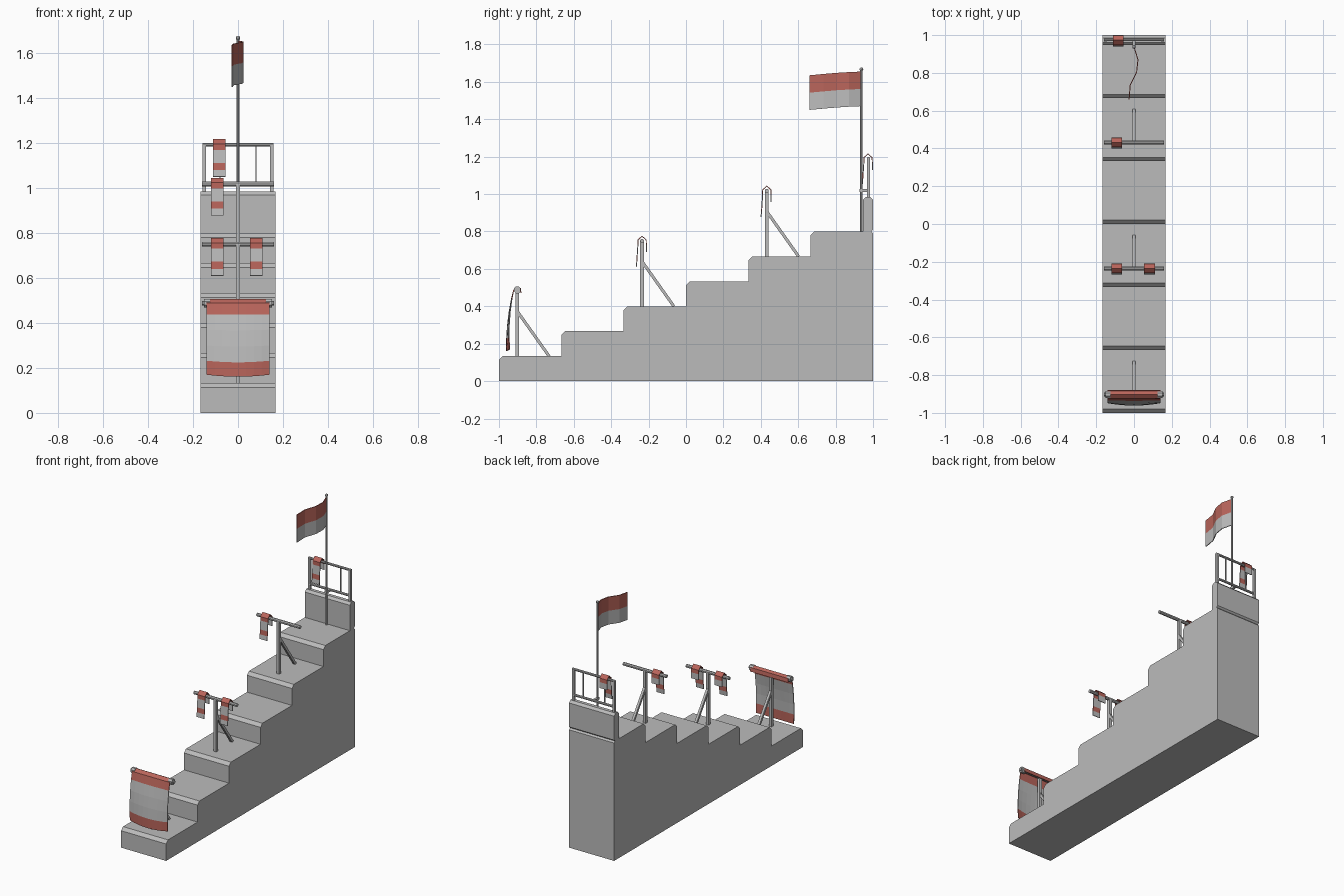
import bpy, bmesh, math
from mathutils import Vector, Matrix

if "Cube" in bpy.data.objects:
    bpy.data.objects.remove(bpy.data.objects["Cube"], do_unlink=True)


def material(name, rgb):
    m = bpy.data.materials.new(name)
    m.use_nodes = True
    m.diffuse_color = (*rgb, 1)
    m.node_tree.nodes["Principled BSDF"].inputs["Base Color"].default_value = (*rgb, 1)
    return m


STONE = material("grey stone", (0.5, 0.5, 0.5))
METAL = material("grey metal", (0.5, 0.5, 0.5))
WHITE = material("white cloth", (0.51, 0.51, 0.51))
RED = material("red cloth", (0.49, 0.13, 0.105))


def finish(name, bm, mats):
    bmesh.ops.recalc_face_normals(bm, faces=bm.faces)
    me = bpy.data.meshes.new(name)
    bm.to_mesh(me)
    bm.free()
    for m in mats:
        me.materials.append(m)
    ob = bpy.data.objects.new(name, me)
    bpy.context.collection.objects.link(ob)
    return ob


def extrude_profile(name, profile, half_width, mat):
    """Extrude a side profile of (y, z) points across x."""
    bm = bmesh.new()
    face = bm.faces.new([bm.verts.new((-half_width, y, z)) for y, z in profile])
    out = bmesh.ops.extrude_face_region(bm, geom=[face])["geom"]
    verts = [v for v in out if isinstance(v, bmesh.types.BMVert)]
    bmesh.ops.translate(bm, vec=(2 * half_width, 0, 0), verts=verts)
    return finish(name, bm, [mat])


def rod(name, a, b, radius, sides=8):
    """Straight bar between two points; four sides give a square bar."""
    a, b = Vector(a), Vector(b)
    d = b - a
    r = radius * (math.sqrt(2) if sides == 4 else 1)
    turn = Matrix.Rotation(math.pi / sides, 4, 'Z')
    mat = Matrix.Translation((a + b) / 2) @ d.to_track_quat('Z', 'Y').to_matrix().to_4x4() @ turn
    bm = bmesh.new()
    bmesh.ops.create_cone(bm, cap_ends=True, segments=sides, radius1=r, radius2=r,
                          depth=d.length, matrix=mat)
    return finish(name, bm, [METAL])


def sheet(name, rows, colours):
    """Thin cloth from rows of points; one colour letter per strip."""
    bm = bmesh.new()
    grid = [[bm.verts.new(p) for p in row] for row in rows]
    for i, c in enumerate(colours):
        for j in range(len(rows[0]) - 1):
            f = bm.faces.new((grid[i][j], grid[i][j + 1], grid[i + 1][j + 1], grid[i + 1][j]))
            f.material_index = 1 if c == "R" else 0
    ob = finish(name, bm, [WHITE, RED])
    mod = ob.modifiers.new("thickness", 'SOLIDIFY')
    mod.thickness = 0.005
    mod.offset = 0


# Staircase with chamfered step noses
HALF, RISE, RUN, CUT = 0.167, 0.8 / 6, 1 / 3, 0.02
profile = [(-1, 0)]
for i in range(6):
    y, z = -1 + i * RUN, (i + 1) * RISE
    if i:
        profile.append((y, z - RISE))
    profile += [(y, z - CUT), (y + CUT, z)]
profile += [(0.99, 0.8), (1, 0.79), (1, 0)]
extrude_profile("staircase", profile, HALF, STONE)

# Parapet wall at the top
extrude_profile("parapet", [(0.947, 0.8), (0.99, 0.8), (1, 0.81), (1, 0.97), (0.985, 0.985),
                            (0.962, 0.985), (0.947, 0.97)], HALF, STONE)

# Braced posts with crossbars
STANDS = [(-0.902, RISE, 0.488), (-0.235, 3 * RISE, 0.75), (0.432, 5 * RISE, 1.018)]
for n, (y, base, top) in enumerate(STANDS, 1):
    rod(f"stand_post_{n}", (0, y, base), (0, y, top), 0.01, 4)
    rod(f"stand_brace_{n}", (0, y, base + 0.24), (0, y + 0.17, base), 0.008, 4)
    rod(f"stand_crossbar_{n}", (-0.16, y, top), (0.16, y, top), 0.011)

# Railing on the parapet
RY = 0.975
for side, label in ((1, "left"), (-1, "right")):
    rod(f"railing_post_{label}", (side * 0.15, RY, 0.98), (side * 0.15, RY, 1.195), 0.008, 4)
    rod(f"railing_baluster_{label}", (side * 0.08, RY, 1.02), (side * 0.08, RY, 1.19), 0.003, 4)
    rod(f"banner_collar_{label}", (side * 0.124, -0.902, 0.488),
        (side * 0.152, -0.902, 0.488), 0.02)
for label, z in (("lower", 1.02), ("upper", 1.192)):
    rod(f"railing_{label}_rail", (-0.158, RY, z), (0.158, RY, z), 0.008)

# Flagpole, clamp and finial
PY = 0.938
rod("flagpole", (0, PY, 0.8), (0, PY, 1.665), 0.007)
rod("flagpole_clamp", (0, PY - 0.01, 1.02), (0, RY, 1.02), 0.008, 4)
bm = bmesh.new()
bmesh.ops.create_uvsphere(bm, u_segments=8, v_segments=6, radius=0.01,
                          matrix=Matrix.Translation((0, PY, 1.667)))
finish("flagpole_finial", bm, [METAL])

# Waving flag
wave = [(0, PY, 0), (0.021, 0.87, -0.003), (0.014, 0.805, -0.007),
        (-0.02, 0.735, -0.013), (-0.026, 0.66, -0.02)]
sheet("flag", [[(x, y, z + drop) for x, y, drop in wave] for z in (1.655, 1.562, 1.47)], "RW")

# Striped towels draped over the bars
DRAPE = [(-0.031, -0.14), (-0.028, -0.11), (-0.026, -0.078), (-0.022, -0.02), (-0.022, 0.005),
         (0, 0.025), (0.022, 0.005), (0.023, -0.02), (0.023, -0.06)]
TOWELS = [(-0.092, -0.235, 0.75), (0.082, -0.235, 0.75), (-0.092, 0.432, 1.018),
          (-0.084, RY - 0.002, 1.19)]
for n, (x, y, z) in enumerate(TOWELS, 1):
    sheet(f"towel_{n}", [[(x + s * 0.028, y + dy, z + dz) for s in (-1, 1)] for dy, dz in DRAPE],
          "WRWRRRRW")

# Large banner billowing forward from the lowest bar
HANG = [(-0.882, 0.47), (-0.885, 0.495), (-0.902, 0.504), (-0.921, 0.488), (-0.931, 0.438),
        (-0.94, 0.37), (-0.945, 0.3), (-0.946, 0.232), (-0.943, 0.17)]
rows = []
for y, z in HANG:
    t = max(0, (0.49 - z) / 0.32) if y < -0.9 else 0
    row = []
    for k in range(-4, 5):
        bow = t * (1 - (k / 4) ** 2)
        row.append((k * 0.035, y - 0.016 * bow, z - 0.009 * bow))
    rows.append(row)
sheet("banner", rows, "RRRRWWWR")
